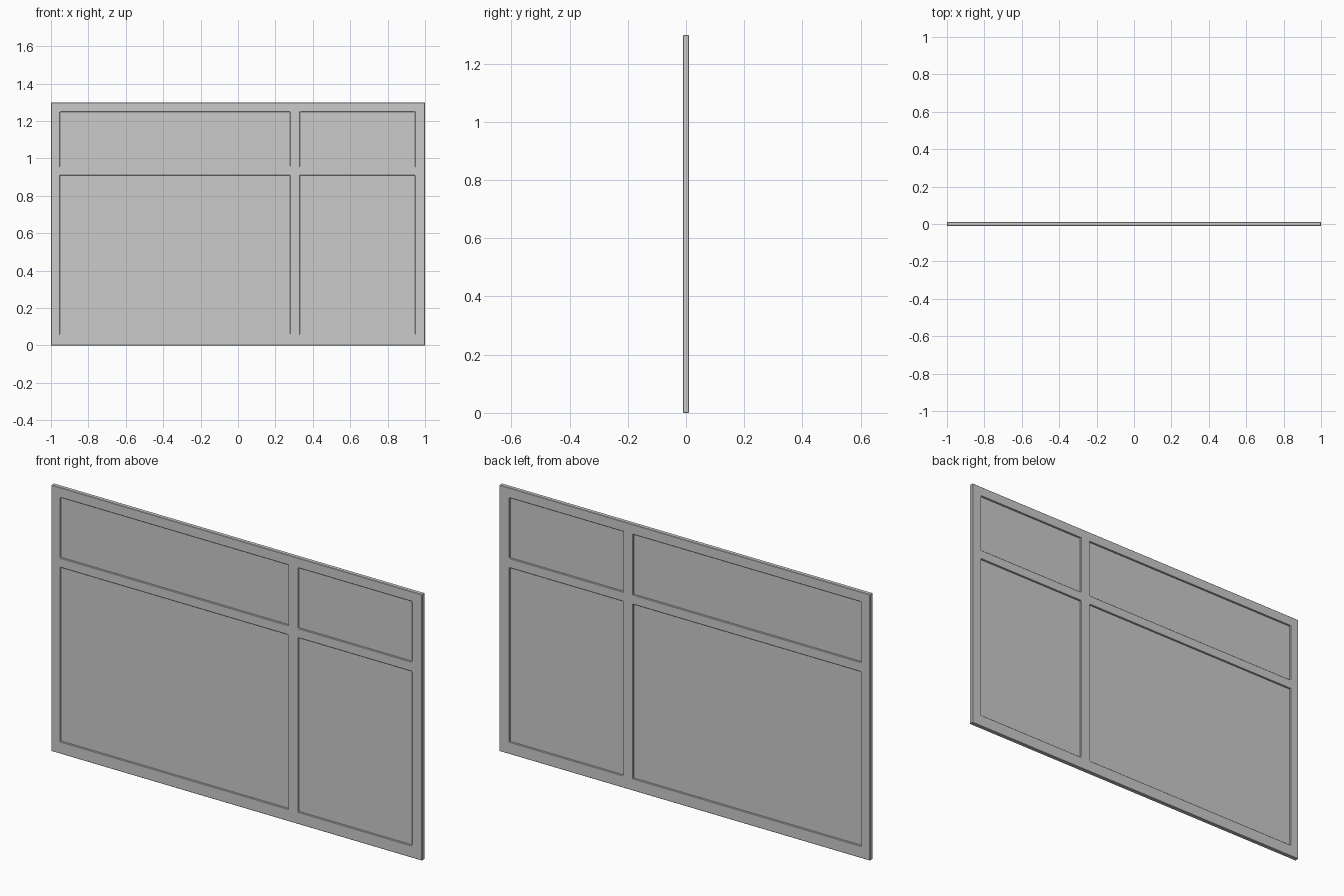
import bpy, bmesh

if "Cube" in bpy.data.objects:
    bpy.data.objects.remove(bpy.data.objects["Cube"])

# Bar edges across and up the window; odd-numbered gaps are openings
XS = [-1.0, -0.952, 0.279, 0.332, 0.946, 1.0]
ZS = [0.0, 0.059, 0.908, 0.955, 1.249, 1.298]
DEPTH = 0.021
GLASS = 0.005


def add_object(name, bm):
    mesh = bpy.data.meshes.new(name)
    bm.to_mesh(mesh)
    bm.free()
    obj = bpy.data.objects.new(name, mesh)
    bpy.context.collection.objects.link(obj)
    return obj


# Frame: one continuous sheet with four openings, thickened and softly chamfered
bm = bmesh.new()
verts = [[bm.verts.new((x, 0, z)) for x in XS] for z in ZS]
for j in range(len(ZS) - 1):
    for i in range(len(XS) - 1):
        if i % 2 and j % 2:
            continue
        bm.faces.new((verts[j][i], verts[j][i + 1],
                      verts[j + 1][i + 1], verts[j + 1][i]))
frame = add_object("window_frame", bm)
solid = frame.modifiers.new("thickness", 'SOLIDIFY')
solid.thickness = DEPTH
solid.offset = 0
bevel = frame.modifiers.new("edge_chamfer", 'BEVEL')
bevel.width = 0.002
bevel.segments = 1
bevel.limit_method = 'ANGLE'

# Glass panes: thin slabs let slightly into the frame
for j in (1, 3):
    for i in (1, 3):
        bm = bmesh.new()
        bmesh.ops.create_cube(bm, size=1)
        w, h = XS[i + 1] - XS[i] + 0.01, ZS[j + 1] - ZS[j] + 0.01
        bmesh.ops.scale(bm, vec=(w, GLASS, h), verts=bm.verts)
        row = "lower" if j == 1 else "upper"
        side = "wide" if i == 1 else "narrow"
        pane = add_object(f"{row}_{side}_pane", bm)
        pane.location = ((XS[i] + XS[i + 1]) / 2, 0, (ZS[j] + ZS[j + 1]) / 2)
